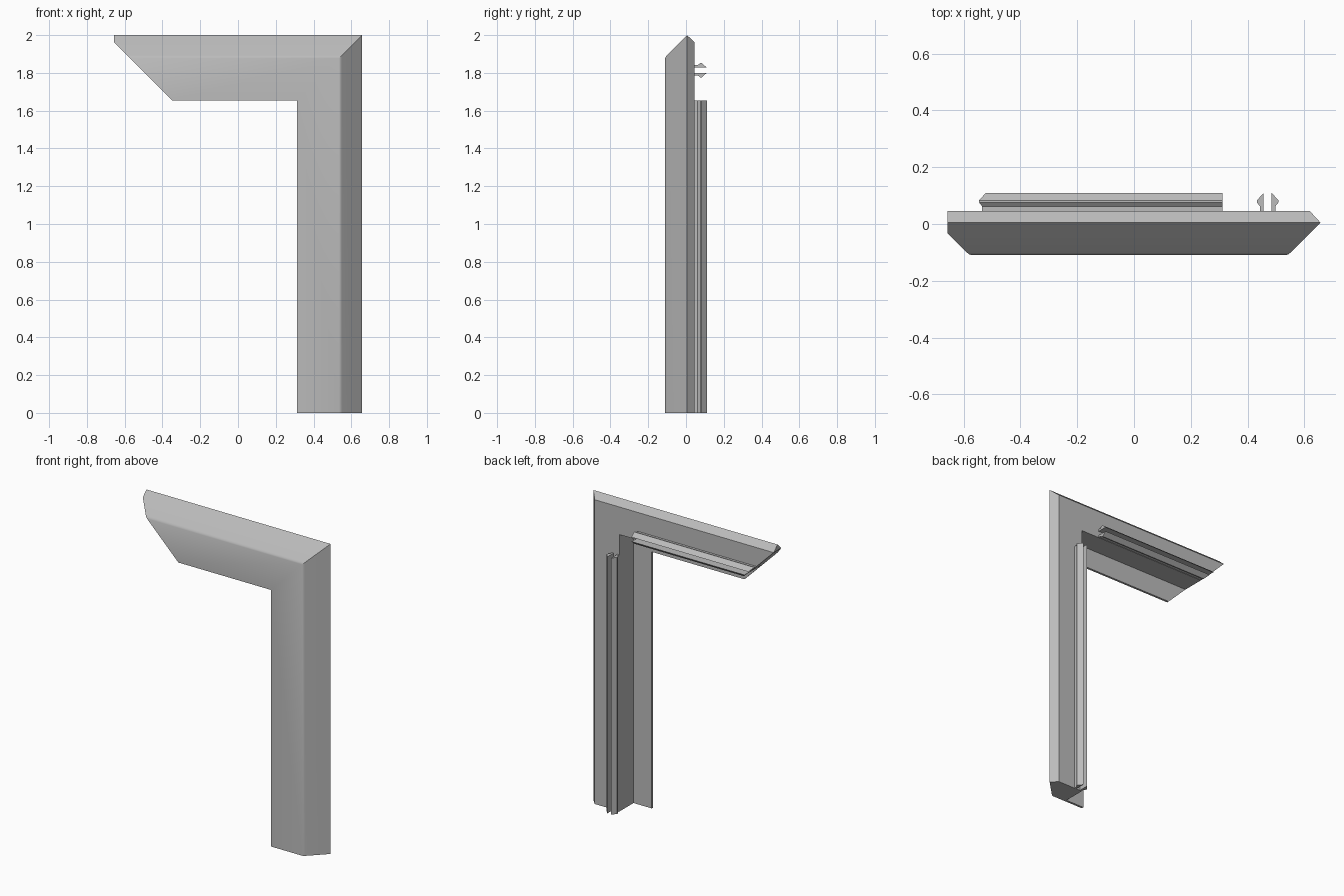
import bpy
import bmesh
import math

cube = bpy.data.objects.get("Cube")
if cube:
    bpy.data.objects.remove(cube)

grey = bpy.data.materials.new("plain grey")
grey.use_nodes = True
color = (0.5, 0.5, 0.5, 1)
grey.diffuse_color = color
grey.node_tree.nodes["Principled BSDF"].inputs["Base Color"].default_value = color

W, H = 0.657, 2.0      # half width and height of the frame
LIP = 0.345            # distance from the outer edge to the inner lip
NOSE = 0.037           # small square-cut tip at the end of the arm


# Stations along the trim; u is the distance in from the outer edge
def foot(u, y):
    return (W - u, y, 0)


def mitre(u, y):
    return (W - u, y, H - u)


def leg_top(u, y):
    return (W - u, y, H - LIP)


def arm_start(u, y):
    return (W - LIP, y, H - u)


def arm_end(u, y):
    return (max(-W, u - W - NOSE), y, H - u)


def sweep(name, profile, stations, caps):
    bm = bmesh.new()
    rings = [[bm.verts.new(s(u, y)) for u, y in profile] for s in stations]
    n = len(profile)
    for a, b in zip(rings, rings[1:]):
        for i in range(n):
            j = (i + 1) % n
            bm.faces.new((a[i], a[j], b[j], b[i]))
    for ring in (rings[0], rings[-1]):
        for cap in caps:
            bm.faces.new([ring[i] for i in cap])
    bmesh.ops.recalc_face_normals(bm, faces=bm.faces)
    mesh = bpy.data.meshes.new(name)
    bm.to_mesh(mesh)
    bm.free()
    mesh.materials.append(grey)
    obj = bpy.data.objects.new(name, mesh)
    bpy.context.collection.objects.link(obj)
    return obj


# Mitred trim body: chamfered outer edge, softened front corner, thin inner lip
body = [(NOSE, 0.045), (0, 0.005), (NOSE, -0.032),
        (0.106, -0.101), (0.112, -0.106), (0.122, -0.11),
        (LIP, -0.11), (LIP, -0.096), (0.215, -0.096), (0.215, 0.045)]
trim = sweep("trim_body", body, (foot, mitre, arm_end),
             [(0, 1, 2), (0, *range(2, len(body)))])
bpy.ops.object.select_all(action="DESELECT")
trim.select_set(True)
bpy.context.view_layer.objects.active = trim
bpy.ops.object.shade_smooth_by_angle(angle=math.radians(25))

# Barbed snap-in clips: a mirrored pair of prongs behind each leg
CLIP = 0.186
prong = [(0.014, 0.04), (0.027, 0.04), (0.027, 0.062), (0.038, 0.076),
         (0.038, 0.083), (0.014, 0.11)]
for side, label in ((-1, "outer"), (1, "inner")):
    shape = [(CLIP + side * u, y) for u, y in prong]
    cap = [tuple(range(len(shape)))]
    sweep("upright_clip_" + label, shape, (foot, leg_top), cap)
    sweep("arm_clip_" + label, shape, (arm_start, arm_end), cap)
